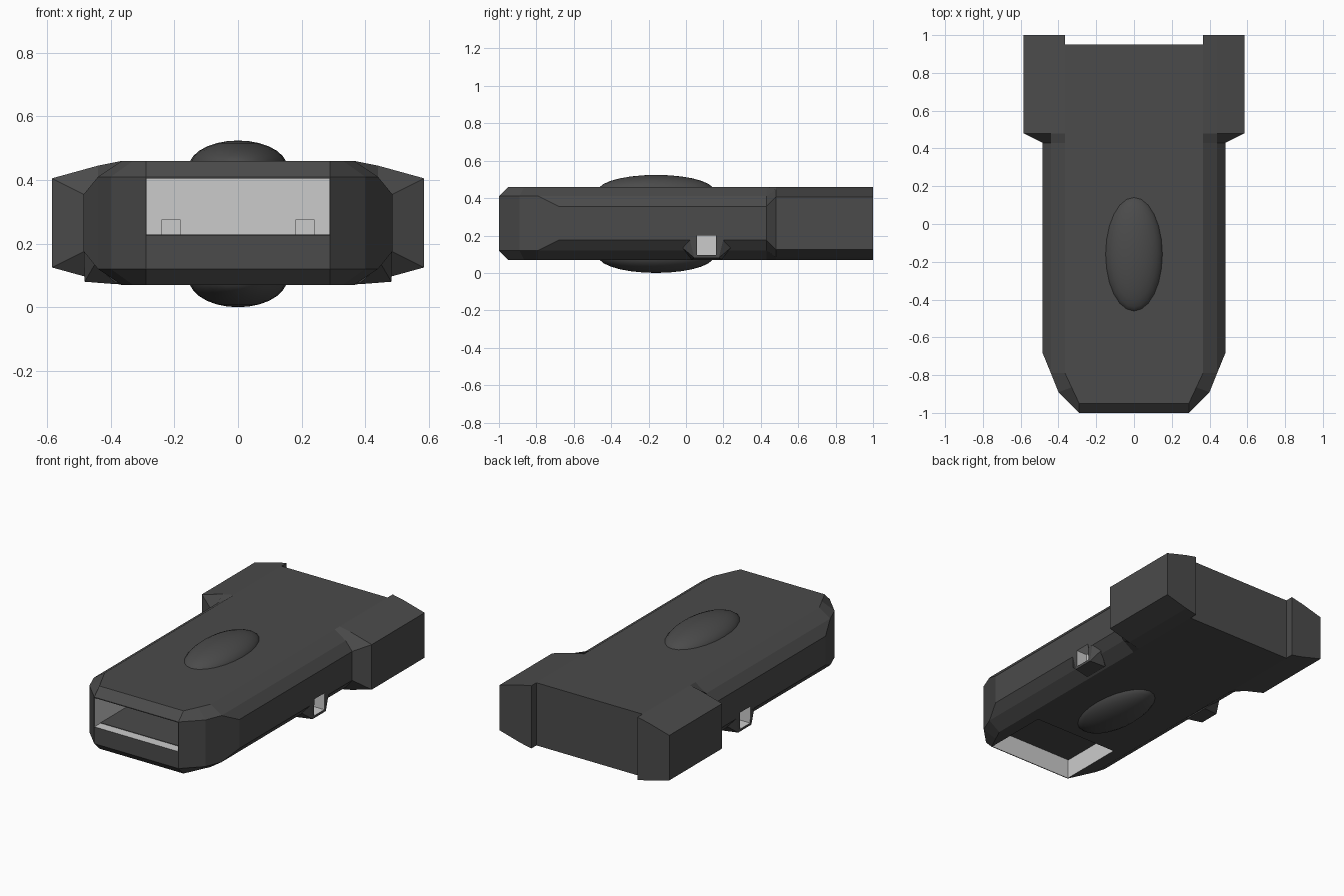
import bpy, bmesh
from mathutils import Vector, Matrix

if "Cube" in bpy.data.objects:
    bpy.data.objects.remove(bpy.data.objects["Cube"])


def material(name, v):
    m = bpy.data.materials.new(name)
    m.diffuse_color = (v, v, v, 1)
    m.use_nodes = True
    m.node_tree.nodes["Principled BSDF"].inputs["Base Color"].default_value = m.diffuse_color
    return m


DARK = material("dark_grey", 0.07)
LIGHT = material("light_grey", 0.65)


def make_object(name, bm, index=0):
    bmesh.ops.recalc_face_normals(bm, faces=bm.faces)
    for f in bm.faces:
        f.material_index = index
    me = bpy.data.meshes.new(name)
    bm.to_mesh(me)
    bm.free()
    me.materials.append(DARK)
    me.materials.append(LIGHT)
    ob = bpy.data.objects.new(name, me)
    bpy.context.collection.objects.link(ob)
    return ob


def box(name, lo, hi, index=0):
    lo, hi = Vector(lo), Vector(hi)
    bm = bmesh.new()
    bmesh.ops.create_cube(bm, size=1, matrix=Matrix.Translation((lo + hi) / 2)
                          @ Matrix.Diagonal((*(hi - lo), 1)))
    return make_object(name, bm, index)


def cut(target, cutter):
    mod = target.modifiers.new("cut", 'BOOLEAN')
    mod.operation = 'DIFFERENCE'
    mod.solver = 'EXACT'
    mod.object = cutter
    bpy.context.view_layer.objects.active = target
    bpy.ops.object.modifier_apply(modifier=mod.name)


# Housing: stations from front to back, each with top, chamfer and side point
MID = 0.265
stations = [
    [(.29, -.95, .46), (.29, -1, .41), (.29, -1, .41)],
    [(.33, -.865, .46), (.40, -.89, .41), (.40, -.89, .41)],
    [(.365, -.79, .46), (.44, -.79, .41), (.44, -.79, .41)],
    [(.365, -.68, .46), (.44, -.68, .41), (.485, -.68, .355)],
    [(.365, .43, .46), (.44, .43, .41), (.485, .43, .355)],
    [(.365, .48, .46), (.44, .48, .445), (.585, .48, .405)],
    [(.365, 1, .46), (.44, 1, .445), (.585, 1, .405)],
]
bm = bmesh.new()
rings = []
for st in stations:
    right = st + [(x, y, 2 * MID - z) for x, y, z in reversed(st)]
    left = [(-x, y, z) for x, y, z in reversed(right)]
    rings.append([bm.verts.new(p) for p in right + left])
n = len(rings[0])
for a, b in zip(rings, rings[1:]):
    for i in range(n):
        j = (i + 1) % n
        bm.faces.new((a[i], a[j], b[j], b[i]))
for ring in (rings[0], rings[-1]):
    for i in range(n // 2 - 1):
        bm.faces.new((ring[i], ring[i + 1], ring[n - 2 - i], ring[n - 1 - i]))
bmesh.ops.remove_doubles(bm, verts=bm.verts, dist=1e-4)
housing = make_object("housing", bm)

# Strap lugs set into the lower side chamfers
lugs = []
for s in (1, -1):
    bm = bmesh.new()
    for x, y0, y1, z in ((.485, .02, .20, .178), (.45, -.02, .24, .135),
                         (.482, .045, .175, .08), (.38, .03, .19, .072),
                         (.38, 0, .22, .178)):
        for y in (y0, y1):
            bm.verts.new((s * x, y, z))
    bmesh.ops.convex_hull(bm, input=bm.verts)
    lugs.append(make_object("strap_lug", bm))

# Openings: back recess, front slot, underside bay, strap holes
cutters = [
    box("back_recess_cutter", (-.365, .95, -.1), (.365, 1.1, .6)),
    box("front_slot_cutter", (-.288, -1.1, .225), (.288, -.53, .405), 1),
    box("underside_bay_cutter", (-.288, -.945, -.1), (.288, -.53, .195), 1),
]
for c in cutters:
    cut(housing, c)
for s, lug in zip((1, -1), lugs):
    xs = sorted((s * .41, s * .6))
    hole = box("strap_hole_cutter", (xs[0], .058, .095), (xs[1], .16, .20), 1)
    cut(housing, hole)
    cut(lug, hole)
    cutters.append(hole)
    # Contact blocks on the slot floor
    xc = sorted((s * .18, s * .24))
    box("contact_block", (xc[0], -.62, .22), (xc[1], -.53, .275), 1)
for c in cutters:
    bpy.data.objects.remove(c)

# Bay and slot divider, dark as seen from below
box("divider_plate", (-.288, -.94, .19), (.288, -.53, .228))

# Oval domes on the top and underside
for name, z, rz in (("top_dome", .44, .084), ("bottom_dome", .09, .09)):
    bm = bmesh.new()
    bmesh.ops.create_uvsphere(bm, u_segments=24, v_segments=14, radius=1,
                              matrix=Matrix.Translation((0, -.16, z))
                              @ Matrix.Diagonal((.155, .31, rz, 1)))
    dome = make_object(name, bm)
    for p in dome.data.polygons:
        p.use_smooth = True
